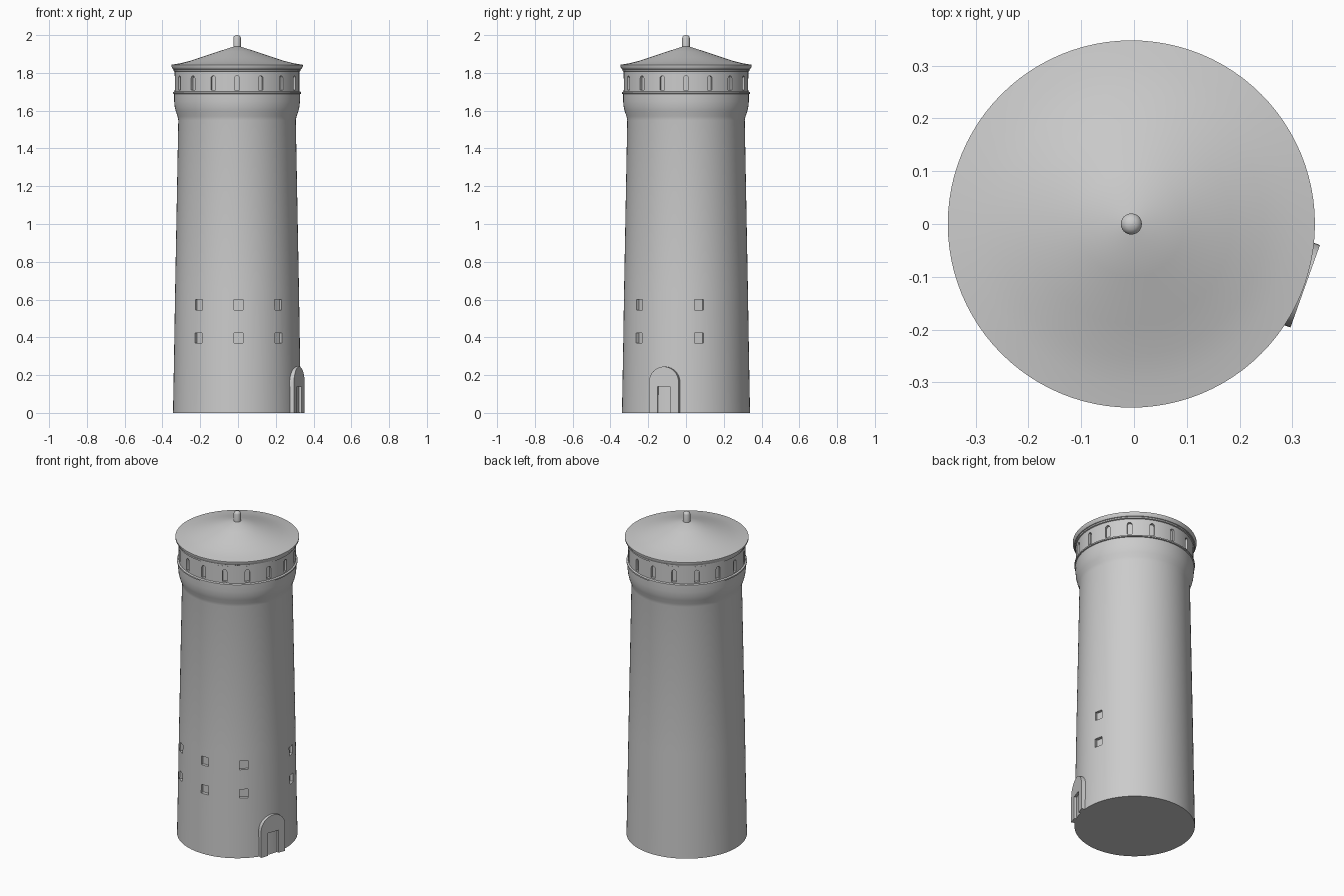
import bpy, bmesh, math
from mathutils import Matrix, Vector

if "Cube" in bpy.data.objects:
    bpy.data.objects.remove(bpy.data.objects["Cube"])

CX, CY = -0.005, 0.0
SEG = 96

grey = bpy.data.materials.new("plain_grey")
grey.diffuse_color = (0.6, 0.6, 0.6, 1)
grey.use_nodes = True
grey.node_tree.nodes["Principled BSDF"].inputs["Base Color"].default_value = grey.diffuse_color


def finish(name, bm, angle=30):
    bmesh.ops.recalc_face_normals(bm, faces=bm.faces)
    me = bpy.data.meshes.new(name)
    bm.to_mesh(me)
    bm.free()
    me.materials.append(grey)
    ob = bpy.data.objects.new(name, me)
    ob.location = (CX, CY, 0)
    bpy.context.collection.objects.link(ob)
    smooth(ob, angle)
    return ob


def smooth(ob, angle=30):
    ob.data.polygons.foreach_set("use_smooth", [True] * len(ob.data.polygons))
    ob.data.set_sharp_from_angle(angle=math.radians(angle))


def lathe(name, profile, seg=SEG, angle=30):
    """Closed solid of revolution from (radius, z) points, bottom to top."""
    bm = bmesh.new()
    rings = []
    for r, z in profile:
        rings.append([bm.verts.new((r * math.cos(2 * math.pi * i / seg),
                                    r * math.sin(2 * math.pi * i / seg), z))
                      for i in range(seg)])
    for a, b in zip(rings, rings[1:]):
        for i in range(seg):
            j = (i + 1) % seg
            bm.faces.new((a[i], a[j], b[j], b[i]))
    bm.faces.new(rings[0][::-1])
    bm.faces.new(rings[-1])
    return finish(name, bm, angle)


def add_plate(bm, outline, deg, r_in, r_out):
    """Extrude a (sideways, z) outline radially, facing the given heading."""
    rot = Matrix.Rotation(math.radians(deg), 3, 'Z')
    inner = [bm.verts.new(rot @ Vector((r_in, s, z))) for s, z in outline]
    outer = [bm.verts.new(rot @ Vector((r_out, s, z))) for s, z in outline]
    n = len(outline)
    bm.faces.new(inner[::-1])
    bm.faces.new(outer)
    for i in range(n):
        j = (i + 1) % n
        bm.faces.new((inner[i], inner[j], outer[j], outer[i]))


def arch(half, z0, top, n=10):
    pts = [(-half, z0), (half, z0)]
    return pts + [(half * math.cos(math.pi * i / n),
                   top - half + half * math.sin(math.pi * i / n)) for i in range(n + 1)]


def cut(ob, bm):
    cutter = finish(ob.name + "_cutter", bm)
    cutter.hide_render = True
    mod = ob.modifiers.new("openings", 'BOOLEAN')
    mod.operation = 'DIFFERENCE'
    mod.solver = 'EXACT'
    mod.object = cutter
    bpy.context.view_layer.update()
    bpy.context.view_layer.objects.active = ob
    bpy.ops.object.modifier_apply(modifier=mod.name)
    bpy.data.objects.remove(cutter)
    smooth(ob)


# Tapered shaft with flared top
shaft = lathe("tower_shaft", [
    (0.339, 0), (0.333, 0.33), (0.328, 0.64), (0.311, 1.55), (0.315, 1.57),
    (0.324, 1.595), (0.330, 1.62), (0.333, 1.65), (0.333, 1.69)])

# Small square window recesses, two rows
bm = bmesh.new()
for deg in (-128, -88.5, -48.5, 12):
    for z in (0.397, 0.572):
        h, w = 0.027, 0.024
        add_plate(bm, [(-w, z - h), (w, z - h), (w, z + h), (-w, z + h)], deg, 0.312, 0.38)
cut(shaft, bm)

# Ledge ring and gallery drum with arched slits
lathe("ledge_ring", [(0.333, 1.688), (0.339, 1.69), (0.339, 1.698), (0.331, 1.702)])
drum = lathe("gallery_drum", [(0.330, 1.695), (0.330, 1.82)])
bm = bmesh.new()
for i in range(16):
    add_plate(bm, arch(0.0135, 1.71, 1.785, 6), i * 22.5, 0.315, 0.36)
cut(drum, bm)

# Eave moulding and shallow conical roof
lathe("eave_ring", [(0.330, 1.807), (0.336, 1.81), (0.336, 1.818), (0.330, 1.82)])
lathe("roof", [
    (0.332, 1.816), (0.340, 1.82), (0.348, 1.834), (0.348, 1.843), (0.30, 1.851),
    (0.25, 1.863), (0.19, 1.883), (0.10, 1.913), (0.015, 1.94)])

# Roof finial
lathe("finial", [(0.020, 1.92), (0.020, 1.985), (0.017, 1.993),
                 (0.010, 1.998), (0.002, 2.0)], 24, 40)

# Arched door surround, open at the foot
half, open_w, open_h = 0.083, 0.036, 0.14
outline = [(open_w, 0)] + arch(half, 0, 0.245, 20)[1:] + [
    (-half, 0), (-open_w, 0), (-open_w, open_h), (open_w, open_h)]
bm = bmesh.new()
add_plate(bm, outline, -19.7, 0.325, 0.350)
finish("door_surround", bm)
